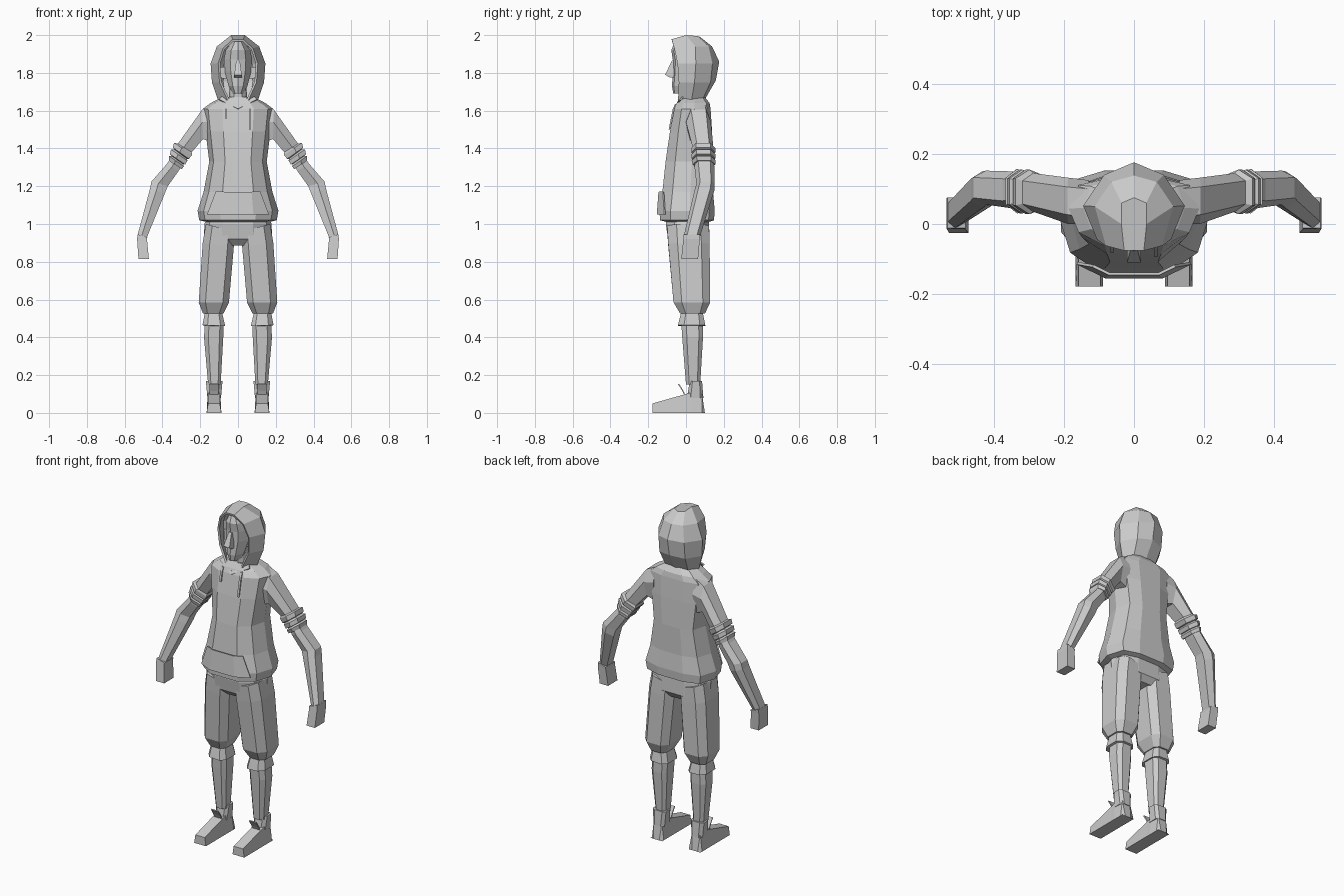
import bpy, bmesh

grey = bpy.data.materials.new("light grey")
grey.diffuse_color = (0.6, 0.6, 0.6, 1)

# Cross-section templates in unit space (u across, v front to back)
BODY = [(.45, -1), (.85, -.6), (1, .1), (.85, .8), (.4, 1), (-.4, 1),
        (-.85, .8), (-1, .1), (-.85, -.6), (-.45, -1)]
LIMB = [(1, -.6), (1, .6), (.15, 1), (-1, .65), (-1, -.65), (.15, -1)]
LEG = [(1, -.55), (1, .6), (.55, 1), (-.6, 1), (-1, .6), (-1, -.6), (-.6, -1), (.55, -1)]
BOX = [(1, -1), (1, 1), (-1, 1), (-1, -1)]
HEAD = [(0, -1), (.55, -.85), (1, -.15), (.85, .6), (.4, 1),
        (-.4, 1), (-.85, .6), (-1, -.15), (-.55, -.85)]


def section(outer, inner, yf, yb, shape):
    """Ring spanning outer..inner (x, z) and yf..yb."""
    (ox, oz), (ix, iz) = outer, inner
    return [((ox + ix) / 2 + u * (ox - ix) / 2, (yf + yb) / 2 + v * (yb - yf) / 2,
             (oz + iz) / 2 + u * (oz - iz) / 2) for u, v in shape]


def loft(name, rings, closed=True, caps=True, mirror=False, thick=0):
    bm = bmesh.new()
    vs = [[bm.verts.new(p) for p in r] for r in rings]
    n = len(vs[0])
    for a, b in zip(vs, vs[1:]):
        for i in range(n if closed else n - 1):
            j = (i + 1) % n
            bm.faces.new((a[i], a[j], b[j], b[i]))
    if caps:
        if closed:
            bm.faces.new(vs[0])
        bm.faces.new(vs[-1])
    bmesh.ops.recalc_face_normals(bm, faces=bm.faces)
    me = bpy.data.meshes.new(name)
    bm.to_mesh(me)
    bm.free()
    me.materials.append(grey)
    ob = bpy.data.objects.new(name, me)
    bpy.context.collection.objects.link(ob)
    if mirror:
        ob.modifiers.new("mirror", 'MIRROR')
    if thick:
        ob.modifiers.new("solidify", 'SOLIDIFY').thickness = thick
    return ob


def upright(name, rows, shape):
    """Centred loft from rows of (z, half width, front y, back y)."""
    return loft(name, [section((w, z), (-w, z), f, b, shape) for z, w, f, b in rows])


def limb(name, rows, shape):
    """Mirrored loft from rows of (outer x, outer z, inner x, inner z, front y, back y)."""
    return loft(name, [section((a, b), (c, d), f, k, shape) for a, b, c, d, f, k in rows],
                mirror=True)


# Hoodie body with turned-under hem
upright("hoodie_body", [
    (1.01, .165, -.10, .12), (1.02, .205, -.138, .148), (1.07, .214, -.14, .152),
    (1.17, .182, -.125, .143), (1.33, .152, -.108, .145), (1.49, .172, -.085, .138),
    (1.61, .186, -.062, .130), (1.64, .145, -.05, .125), (1.672, .085, -.03, .10)], BODY)

# Front pocket
loft("pocket", [
    [(-.16, -.108, 1.05), (-.08, -.147, 1.05), (.08, -.147, 1.05), (.16, -.108, 1.05)],
    [(-.115, -.116, 1.17), (-.07, -.138, 1.17), (.07, -.138, 1.17), (.115, -.116, 1.17)]],
    closed=False, caps=False, thick=-.008)

# Sleeves ending in three rolled cuffs
limb("sleeve", [
    (.13, 1.635, .13, 1.43, 0, .125), (.19, 1.605, .185, 1.45, .0, .132),
    (.318, 1.425, .245, 1.38, .035, .145), (.338, 1.43, .243, 1.365, .028, .155),
    (.345, 1.405, .26, 1.345, .028, .155), (.337, 1.395, .27, 1.345, .04, .145),
    (.355, 1.395, .268, 1.335, .03, .155), (.36, 1.37, .28, 1.315, .03, .155),
    (.35, 1.36, .29, 1.318, .042, .148), (.366, 1.36, .287, 1.305, .03, .157),
    (.366, 1.335, .297, 1.29, .035, .155)], LIMB)

# Forearms and squared hands
limb("forearm", [
    (.35, 1.36, .29, 1.32, .05, .145), (.375, 1.32, .315, 1.28, .045, .15),
    (.458, 1.225, .372, 1.20, .055, .152), (.465, 1.19, .388, 1.16, .045, .15),
    (.532, .94, .482, .93, -.012, .075)], LIMB)
limb("hand", [(.532, .945, .48, .93, -.012, .075), (.534, .92, .482, .92, -.014, .073),
              (.527, .815, .472, .815, -.025, .064)], BOX)

# Shorts: hips and two legs
upright("shorts_hips", [(1.04, .16, -.10, .12), (1.0, .178, -.107, .122),
                        (.92, .18, -.095, .125), (.885, .10, -.06, .10)], BODY)
limb("shorts_leg", [
    (.17, 1.0, .02, .96, -.10, .122), (.187, .9, .022, .88, -.094, .125),
    (.208, .585, .048, .585, -.066, .128), (.185, .525, .078, .525, -.03, .10)], LEG)

# Calves with a flared band below the knee
limb("knee_band", [(.175, .535, .085, .535, -.025, .088), (.188, .465, .068, .46, -.043, .102),
                   (.17, .46, .08, .46, -.01, .09)], LEG)
limb("calf", [(.175, .48, .075, .48, -.025, .09), (.18, .40, .078, .40, -.02, .09),
              (.158, .15, .092, .15, .0, .075)], LEG)

# Shoes: wedge foot, ankle collar and tongue
loft("shoe", [[(.088, y, 0), (.166, y, 0), (.166 - t, y, h), (.088 + t, y, h)]
              for y, h, t in ((-.178, .05, .008), (.0, .10, .008), (.03, .11, .006),
                              (.085, .10, .012), (.10, .0, .02))], mirror=True)
limb("shoe_collar", [(.162, .08, .09, .08, .005, .092), (.17, .168, .082, .168, .02, .085)], LEG)
loft("shoe_tongue", [[(x, y, z) for x in (.102, .15)]
                     for y, z in ((.0, .09), (-.015, .12), (-.037, .155))],
     closed=False, caps=False, mirror=True, thick=.006)

# Hood: open-fronted shell, half rings mirrored to the other side
rows = [[(.055, -.042, 1.655), (.107, .03, 1.66), (.075, .088, 1.66), (0, .10, 1.66)],
        [(.098, -.038, 1.75), (.138, .045, 1.75), (.085, .13, 1.75), (0, .158, 1.76)],
        [(.105, -.045, 1.85), (.145, .052, 1.85), (.085, .14, 1.85), (0, .176, 1.86)],
        [(.08, -.062, 1.93), (.112, .05, 1.94), (.065, .12, 1.94), (0, .138, 1.94)],
        [(.028, -.076, 1.978), (.036, .0, 2.0), (.035, .06, 1.995), (0, .075, 1.99)]]
loft("hood", [half + [(-x, y, z) for x, y, z in half[-2::-1]] for half in rows],
     closed=False, thick=.012)

# Head, neck, nose and ears
upright("head", [(1.692, .028, -.068, .03), (1.73, .05, -.074, .06), (1.81, .07, -.07, .10),
                 (1.87, .075, -.07, .11), (1.92, .065, -.078, .10), (1.965, .03, -.06, .06)], HEAD)
upright("neck", [(1.60, .055, -.03, .07), (1.75, .042, -.03, .06)], BODY)
upright("nose", [(1.775, .02, -.085, -.05), (1.79, .02, -.11, -.05), (1.865, .01, -.075, -.05)], BOX)
limb("ear", [(.088, 1.77, .06, 1.77, .0, .03), (.096, 1.83, .06, 1.83, .0, .045)], BOX)

# V-shaped collar edge
loft("collar", [[(-.085, -.02, 1.675), (0, -.06, 1.625), (.085, -.02, 1.675)],
                [(-.10, -.034, 1.66), (0, -.066, 1.61), (.10, -.034, 1.66)]],
     closed=False, caps=False, thick=.008)

# Drawstrings
for side, low in ((-1, 1.555), (1, 1.50)):
    x = side * .063
    loft("drawstring", [section((x + .006, z), (x - .006, z), y - .008, y, BOX)
                        for z, y in ((1.635, -.05), (1.61, -.062),
                                     (low, -.062 - (1.61 - low) * .2))])
